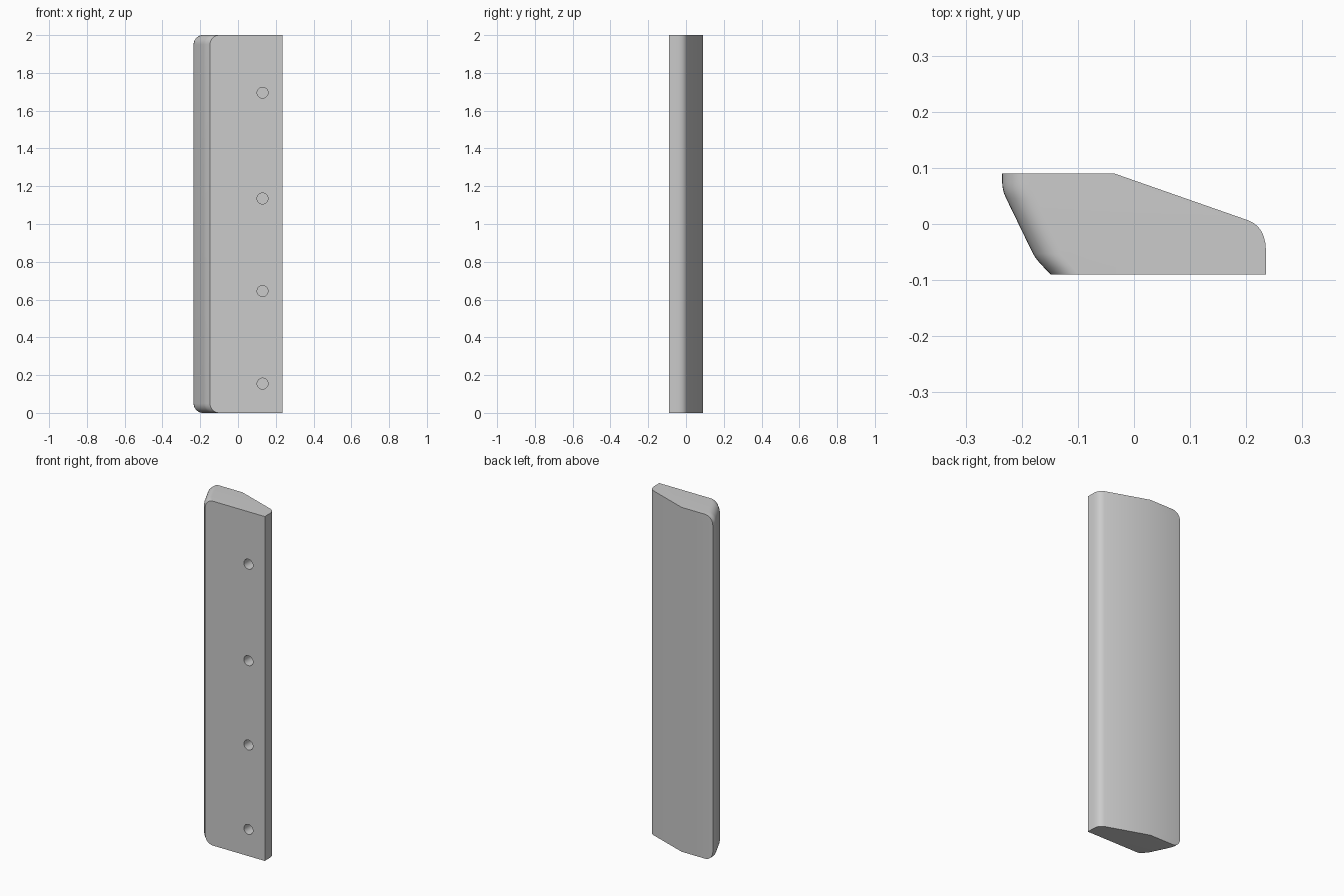
import bpy, bmesh
from math import sqrt, sin, pi
from mathutils import Vector, Matrix

cube = bpy.data.objects.get("Cube")
if cube:
    bpy.data.objects.remove(cube, do_unlink=True)

HEIGHT, CORNER = 2.0, 0.05


def bend(a, b, c, n=6):
    """Curved corner from a to c, pulled toward b."""
    a, b, c = Vector(a), Vector(b), Vector(c)
    return [a.lerp(b, i / n).lerp(b.lerp(c, i / n), i / n) for i in range(n + 1)]


grey = bpy.data.materials.new("light grey")
grey.use_nodes = True
colour = (0.6, 0.6, 0.6, 1)
grey.diffuse_color = colour
grey.node_tree.nodes["Principled BSDF"].inputs["Base Color"].default_value = colour

# Cross-section: the left list is drawn in where the ends are rounded
rounded = ([Vector((-0.235, 0.09))]
           + bend((-0.235, 0.075), (-0.235, 0.06), (-0.228, 0.046), 4)
           + bend((-0.18, -0.053), (-0.174, -0.065), (-0.148, -0.09), 4))
straight = ([Vector((0.235, -0.09))]
            + bend((0.235, -0.045), (0.234, -0.006), (0.205, 0.006))
            + [Vector((-0.035, 0.09))])

# Heights and inward shifts that round both end corners
steps = [CORNER * (1 - sin(pi / 2 * i / 8)) for i in range(8, -1, -1)]
low = [(d, CORNER - sqrt(max(0, CORNER**2 - (CORNER - d)**2))) for d in steps]
levels = low + [(HEIGHT - d, s) for d, s in reversed(low)]

# Handle body lofted through the levels
bm = bmesh.new()
rings = []
for z, shift in levels:
    rings.append([bm.verts.new((p.x + shift, p.y, z)) for p in rounded]
                 + [bm.verts.new((p.x, p.y, z)) for p in straight])
for lower, upper in zip(rings, rings[1:]):
    for i in range(len(lower)):
        j = (i + 1) % len(lower)
        bm.faces.new((lower[i], lower[j], upper[j], upper[i]))
bm.faces.new(rings[0])
bm.faces.new(rings[-1])
bmesh.ops.recalc_face_normals(bm, faces=bm.faces)
mesh = bpy.data.meshes.new("pull_bar")
bm.to_mesh(mesh)
bm.free()
mesh.materials.append(grey)
bar = bpy.data.objects.new("pull_bar", mesh)
bpy.context.collection.objects.link(bar)

# Blind screw holes in the front
bm = bmesh.new()
for z in (0.155, 0.645, 1.135, 1.695):
    place = Matrix.Translation((0.13, -0.09, z)) @ Matrix.Rotation(pi / 2, 4, "X")
    bmesh.ops.create_cone(bm, cap_ends=True, segments=32, radius1=0.029,
                          radius2=0.029, depth=0.14, matrix=place)
cut_mesh = bpy.data.meshes.new("hole_cutter")
bm.to_mesh(cut_mesh)
bm.free()
cut_mesh.materials.append(grey)
cutter = bpy.data.objects.new("hole_cutter", cut_mesh)
bpy.context.collection.objects.link(cutter)
cutter.hide_render = True

bpy.ops.object.select_all(action="DESELECT")
bar.select_set(True)
bpy.context.view_layer.objects.active = bar
mod = bar.modifiers.new("screw_holes", "BOOLEAN")
mod.operation, mod.solver, mod.object = "DIFFERENCE", "EXACT", cutter
bpy.ops.object.modifier_apply(modifier=mod.name)
bpy.data.objects.remove(cutter, do_unlink=True)
bpy.ops.object.shade_smooth_by_angle(angle=pi / 6)
